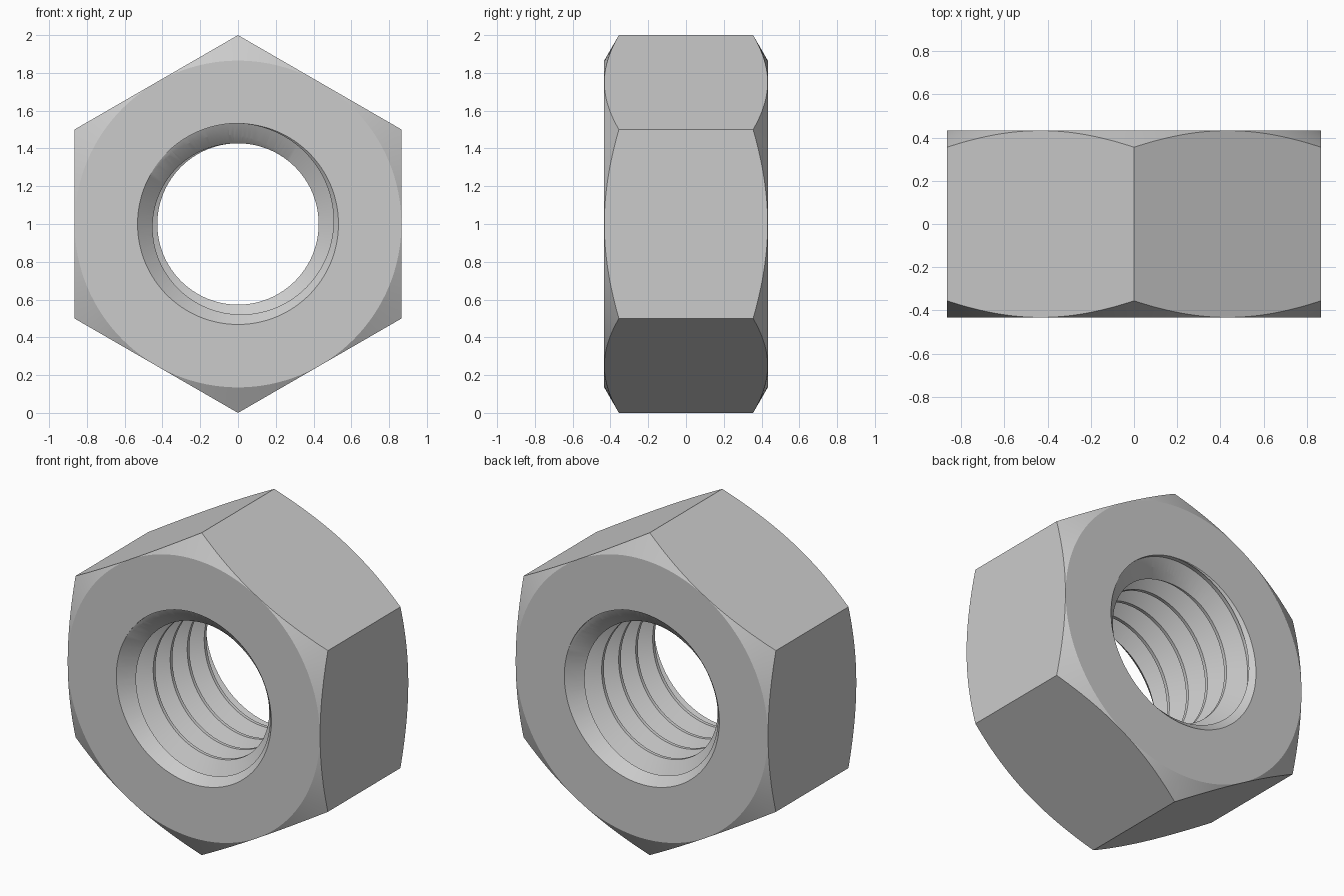
import bpy, bmesh
from math import sin, cos, pi, radians, sqrt

if "Cube" in bpy.data.objects:
    bpy.data.objects.remove(bpy.data.objects["Cube"])

H = 0.433            # half thickness along y
FLAT = sqrt(3) / 2   # centre to hex flat
MAJOR, MINOR, PITCH = 0.533, 0.427, 0.1667
N = 128              # segments round the axis


def polar(r, a, y):
    return (r * sin(a), y, 1 + r * cos(a))


def make_object(name, bm):
    bmesh.ops.recalc_face_normals(bm, faces=bm.faces)
    mesh = bpy.data.meshes.new(name)
    bm.to_mesh(mesh)
    bm.free()
    ob = bpy.data.objects.new(name, mesh)
    bpy.context.collection.objects.link(ob)
    return ob


def lathe(name, profile, n, closed_ring=True):
    """Revolve a closed (radius, y) profile about the y axis at z = 1."""
    bm = bmesh.new()
    rings = [[bm.verts.new(polar(r, 2 * pi * i / n, y)) for i in range(n)] for r, y in profile]
    m = len(rings)
    for k in range(m if closed_ring else m - 1):
        a, b = rings[k], rings[(k + 1) % m]
        for i in range(n):
            j = (i + 1) % n
            bm.faces.new((a[i], a[j], b[j], b[i]))
    if not closed_ring:
        bm.faces.new(rings[0])
        bm.faces.new(rings[-1])
    return make_object(name, bm)


def thread_rod(name, turns=11):
    """Right-handed threaded rod used to tap the hole."""
    bm = bmesh.new()
    prof = [(0, MAJOR), (0.028, MAJOR), (0.087, MINOR), (0.108, MINOR)]
    start, steps = -H - 3 * PITCH, N * turns
    v = [[bm.verts.new(polar(r, 2 * pi * i / N, start + d + PITCH * i / N))
          for i in range(steps + 1)] for d, r in prof]
    for i in range(steps):
        for j in range(3):
            bm.faces.new((v[j][i], v[j][i + 1], v[j + 1][i + 1], v[j + 1][i]))
        if i + N < steps:
            bm.faces.new((v[3][i], v[3][i + 1], v[0][i + N + 1], v[0][i + N]))
    # pointed ends, well outside the nut
    tips = [bm.verts.new((0, y, 1)) for y in (-1.4, 1.6)]
    for e in [e for e in bm.edges if e.is_boundary]:
        bm.faces.new((*e.verts, tips[e.verts[0].co.y > 0]))
    return make_object(name, bm)


def boolean(ob, cutter, operation):
    mod = ob.modifiers.new(operation.title(), 'BOOLEAN')
    mod.object, mod.operation, mod.solver = cutter, operation, 'EXACT'
    bpy.context.view_layer.objects.active = ob
    bpy.ops.object.modifier_apply(modifier=mod.name)
    bpy.data.objects.remove(cutter)


# Hexagonal body
nut = lathe("hex_nut", [(1, -H - 0.1), (1, H + 0.1)], 6, closed_ring=False)

# Turned envelope: 30 degree corner chamfers and 45 degree countersinks
drop = (1.1 - FLAT) * 0.577
half = [(0.40, H - 0.132), (0.532, H), (FLAT - 0.001, H), (1.1, H - drop)]
envelope = lathe("envelope", half + [(r, -y) for r, y in reversed(half)], N)
boolean(nut, envelope, 'INTERSECT')

# Threaded bore
boolean(nut, thread_rod("thread_tap"), 'DIFFERENCE')

bpy.ops.object.select_all(action='DESELECT')
nut.select_set(True)
bpy.context.view_layer.objects.active = nut
bpy.ops.object.shade_smooth_by_angle(angle=radians(20))
